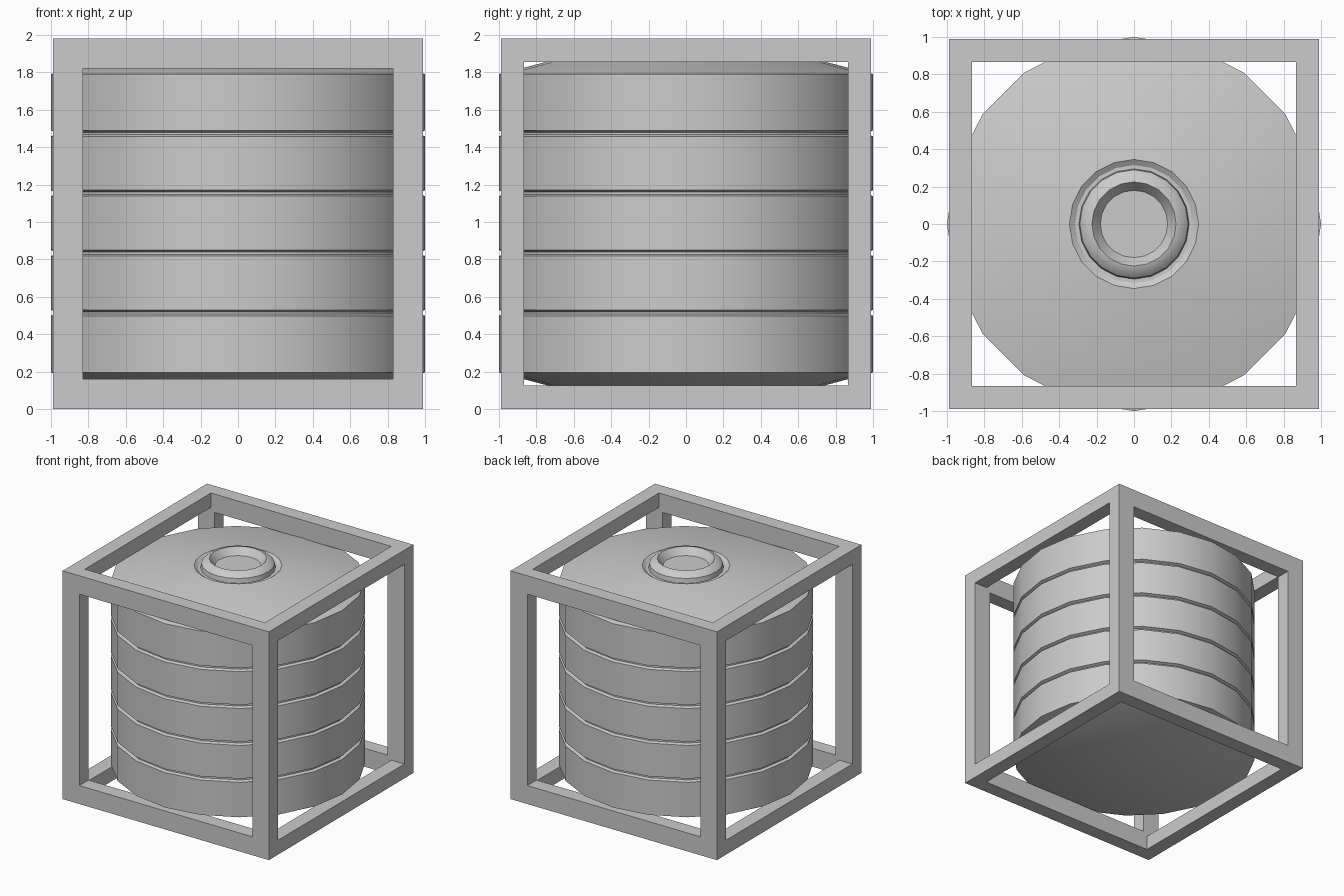
import bpy, bmesh, math

if "Cube" in bpy.data.objects:
    bpy.data.objects.remove(bpy.data.objects["Cube"])

SIDES = 20


def box(name, x, y, z):
    """Axis-aligned box from (min, max) ranges."""
    bm = bmesh.new()
    bmesh.ops.create_cube(bm, size=1)
    for v in bm.verts:
        for i, (lo, hi) in enumerate((x, y, z)):
            v.co[i] = lo if v.co[i] < 0 else hi
    return finish(name, bm)


def lathe(name, profile):
    """Revolve an (r, z) profile, first and last points lying on the axis."""
    bm = bmesh.new()
    vs = [bm.verts.new((r, 0, z)) for r, z in profile]
    es = [bm.edges.new(p) for p in zip(vs, vs[1:])]
    bmesh.ops.spin(bm, geom=vs + es, cent=(0, 0, 0), axis=(0, 0, 1),
                   angle=2 * math.pi, steps=SIDES)
    bmesh.ops.remove_doubles(bm, verts=bm.verts[:], dist=1e-4)
    bmesh.ops.recalc_face_normals(bm, faces=bm.faces[:])
    return finish(name, bm)


def finish(name, bm):
    me = bpy.data.meshes.new(name)
    bm.to_mesh(me)
    bm.free()
    ob = bpy.data.objects.new(name, me)
    bpy.context.collection.objects.link(ob)
    return ob


# Cage: front and back frames with wide bars, joined by thinner side bars
H, TOP = 0.99, 1.98
WIDE, THIN = 0.16, 0.125
for side, (y0, y1) in (("front", (-H, -H + THIN)), ("back", (H - THIN, H))):
    box(side + "_left_post", (-H, -H + WIDE), (y0, y1), (0, TOP))
    box(side + "_right_post", (H - WIDE, H), (y0, y1), (0, TOP))
    box(side + "_lower_bar", (-H + WIDE, H - WIDE), (y0, y1), (0, WIDE))
    box(side + "_upper_bar", (-H + WIDE, H - WIDE), (y0, y1), (TOP - WIDE, TOP))
for side, (x0, x1) in (("left", (-H, -H + THIN)), ("right", (H - THIN, H))):
    for level, z0 in (("lower", 0), ("upper", TOP - THIN)):
        box(f"{side}_{level}_bar", (x0, x1), (-H + THIN, H - THIN), (z0, z0 + THIN))

# Tank profile: domed base, grooved wall, domed top, recessed filler neck
profile = [(0, 0.055), (0.29, 0.06), (0.7, 0.115), (1, 0.195)]
for z in (0.498, 0.818, 1.138, 1.458):
    profile += [(1, z), (0.975, z + 0.009), (0.975, z + 0.021), (1, z + 0.032)]
profile += [(1, 1.79), (0.7, 1.868), (0.345, 1.915),
            (0.315, 1.895), (0.295, 1.895), (0.29, 1.935), (0.26, 1.965),
            (0.225, 1.975), (0.18, 1.915), (0, 1.915)]
tank = lathe("tank", profile)
bpy.context.view_layer.objects.active = tank
tank.select_set(True)
bpy.ops.object.shade_smooth_by_angle(angle=math.radians(30))
